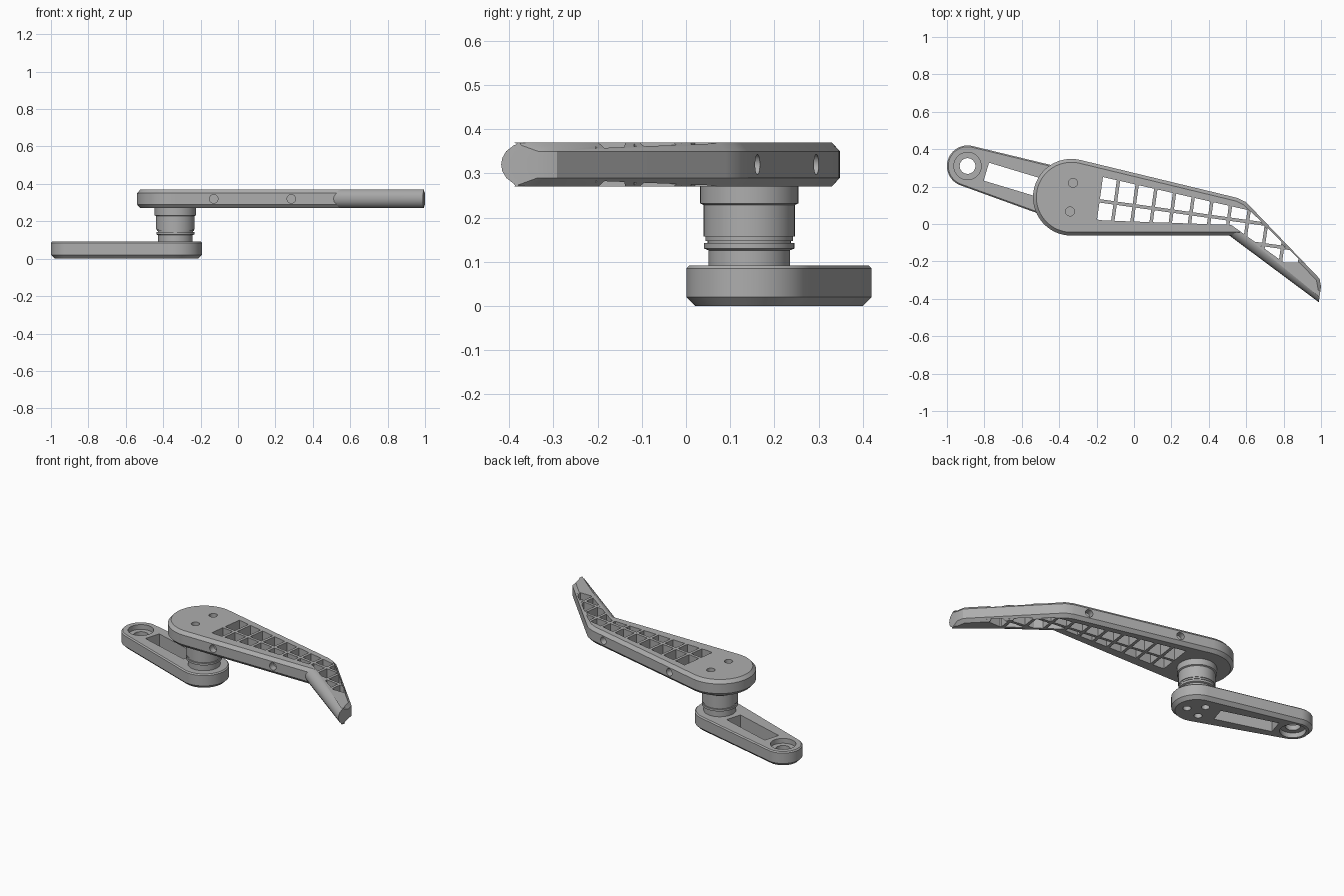
import bpy, bmesh, math
from mathutils import Vector, Matrix

cube = bpy.data.objects.get("Cube")
if cube:
    bpy.data.objects.remove(cube, do_unlink=True)

grey = bpy.data.materials.new("machined_grey")
grey.use_nodes = True
grey.diffuse_color = (0.42, 0.42, 0.42, 1)
grey.node_tree.nodes["Principled BSDF"].inputs["Base Color"].default_value = (0.42, 0.42, 0.42, 1)


def make_object(name, bm):
    bmesh.ops.recalc_face_normals(bm, faces=bm.faces)
    mesh = bpy.data.meshes.new(name)
    bm.to_mesh(mesh)
    bm.free()
    mesh.materials.append(grey)
    obj = bpy.data.objects.new(name, mesh)
    bpy.context.collection.objects.link(obj)
    return obj


def activate(obj):
    bpy.ops.object.select_all(action='DESELECT')
    obj.select_set(True)
    bpy.context.view_layer.objects.active = obj


def subtract(target, tool):
    mod = target.modifiers.new("cut", 'BOOLEAN')
    mod.operation = 'DIFFERENCE'
    mod.solver = 'EXACT'
    mod.object = tool
    activate(target)
    bpy.ops.object.modifier_apply(modifier=mod.name)
    bpy.data.objects.remove(tool, do_unlink=True)


def arc(center, radius, start, end, steps):
    return [Vector((center[0] + radius * math.cos(a), center[1] + radius * math.sin(a)))
            for a in (start + (end - start) * i / steps for i in range(steps + 1))]


def inset_outline(points, insets):
    """Move each edge of a counter-clockwise outline inward by its own amount."""
    count = len(points)
    normals = []
    for i, p in enumerate(points):
        d = (points[(i + 1) % count] - p).normalized()
        normals.append(Vector((d.y, -d.x)))
    result = []
    for i, p in enumerate(points):
        n, m = normals[i - 1], normals[i]
        a, b = p.dot(n) - insets[i - 1], p.dot(m) - insets[i]
        det = n.x * m.y - n.y * m.x
        if abs(det) < 1e-4:
            result.append(p - m * insets[i])
        else:
            result.append(Vector(((a * m.y - b * n.y) / det, (n.x * b - m.x * a) / det)))
    return result


def loft(name, points, levels):
    """Stack outlines; each level is a height and an inset, or one inset per edge."""
    bm = bmesh.new()
    rings = []
    for z, inset in levels:
        insets = inset if isinstance(inset, list) else [inset] * len(points)
        rings.append([bm.verts.new((p.x, p.y, z)) for p in inset_outline(points, insets)])
    count = len(points)
    for low, high in zip(rings, rings[1:]):
        for i in range(count):
            j = (i + 1) % count
            bm.faces.new((low[i], low[j], high[j], high[i]))
    bm.faces.new(rings[0][::-1])
    bm.faces.new(rings[-1])
    return make_object(name, bm)


def drill(target, location, radius, depth, axis=(0, 0, 1)):
    bm = bmesh.new()
    turn = Vector(axis).to_track_quat('Z', 'Y').to_matrix().to_4x4()
    bmesh.ops.create_cone(bm, cap_ends=True, segments=32, radius1=radius, radius2=radius,
                          depth=depth, matrix=Matrix.Translation(location) @ turn)
    subtract(target, make_object("drill_cutter", bm))


def block(name, center, size, angle):
    bm = bmesh.new()
    bmesh.ops.create_cube(bm, size=1, matrix=Matrix.Translation(center)
                          @ Matrix.Rotation(angle, 4, 'Z') @ Matrix.Diagonal((*size, 1)))
    return make_object(name, bm)


# Lower link: tapered, round-ended plate
pivot, small = Vector((-0.335, 0.143)), Vector((-0.89, 0.31))
R, r = 0.142, 0.11
span = pivot - small
theta = math.atan2(span.y, span.x)
phi = math.acos((r - R) / span.length)
outline = arc(pivot, R, theta - phi, theta + phi, 32)
outline += arc(small, r, theta + phi, theta + 2 * math.pi - phi, 32)
lower_link = loft("lower_link", outline, [(0, 0.02), (0.02, 0), (0.085, 0), (0.092, 0.007)])

# Slot, stepped bore and three bolt holes of the link
along = span.normalized()
slot_center = small + along * 0.28
subtract(lower_link, block("slot_cutter", (*slot_center, 0.05), (0.35, 0.1, 0.3), theta))
drill(lower_link, (*small, 0.05), 0.042, 0.3)
for z in (0.0, 0.092):
    drill(lower_link, (*small, z), 0.073, 0.06)
for k in range(3):
    a = theta + k * math.tau / 3
    drill(lower_link, (pivot.x + 0.06 * math.cos(a), pivot.y + 0.06 * math.sin(a), 0), 0.023, 0.1)

# Stepped pivot post: height and radius of each step
steps = [(0.088, 0.092), (0.126, 0.092), (0.13, 0.102), (0.143, 0.102), (0.143, 0.094),
         (0.147, 0.094), (0.147, 0.099), (0.157, 0.099), (0.157, 0.103), (0.228, 0.103),
         (0.232, 0.111), (0.272, 0.111)]
post_radius = 0.111
circle = arc(pivot, post_radius, 0, math.tau, 64)[:-1]
loft("pivot_post", circle, [(z, post_radius - rad) for z, rad in steps])

# Upper arm: round head, straight body and angled grip
hub_r = 0.205
head = arc(pivot, hub_r, math.radians(76.4), math.radians(270), 40)
bend = [Vector((0.51, -0.062))]
tip = [Vector(p) for p in ((0.988, -0.418), (1.0, -0.335), (0.992, -0.292))]
shoulder = [Vector(p) for p in ((0.625, 0.09), (0.595, 0.119), (0.55, 0.14))]
outline = head + bend + tip + shoulder
grip_edge = len(head)
tip_edge = grip_edge + 1
mid, half = 0.32, 0.05
levels = []
for s in (-1, -0.97, -0.87, -0.6, -0.3, 0, 0.3, 0.6, 0.87, 0.97, 1):
    insets = [max(0, abs(s) * half - 0.03) * 0.9] * len(outline)
    insets[grip_edge] = half * (1 - math.sqrt(1 - s * s))
    insets[tip_edge] = 0
    levels.append((mid + half * s, insets))
upper_arm = loft("upper_arm", outline, levels)

# Lattice window: one opening, with the ribs left standing
window = [Vector(p) for p in ((-0.198, 0.02), (0.52, -0.005), (0.8, -0.205),
                              (0.9, -0.205), (0.62, 0.072), (-0.166, 0.251))]
cutter = loft("window_cutter", window, [(0.2, 0), (0.45, 0)])
tilt = math.radians(-8)
u = Vector((math.cos(tilt), math.sin(tilt)))
v = Vector((-u.y, u.x))
origin = Vector((-0.1, 0.112))
rib = 0.018
for i in range(11):
    c = origin + u * (0.102 * i)
    subtract(cutter, block("cross_rib", (*c, mid), (rib, 1.2, 0.5), tilt))
for j in range(3):
    c = origin + u * 0.5 - v * (0.11 * j)
    subtract(cutter, block("long_rib", (*c, mid), (2.4, rib, 0.5), tilt))
subtract(upper_arm, cutter)

# Screw holes in the head and in both long sides
for x, y in ((-0.326, 0.22), (-0.342, 0.067)):
    drill(upper_arm, (x, y, mid), 0.024, 0.2)
for x in (-0.13, 0.285):
    drill(upper_arm, (x, -0.062, mid), 0.023, 0.08, (0, 1, 0))
for x, y in ((-0.09, 0.296), (0.46, 0.162)):
    drill(upper_arm, (x, y, mid), 0.023, 0.08, (0.236, 0.972, 0))

# Smooth the round parts and keep the machined edges crisp
for obj in [o for o in bpy.context.scene.objects if o.type == 'MESH']:
    activate(obj)
    bpy.ops.object.shade_smooth_by_angle(angle=math.radians(25))
